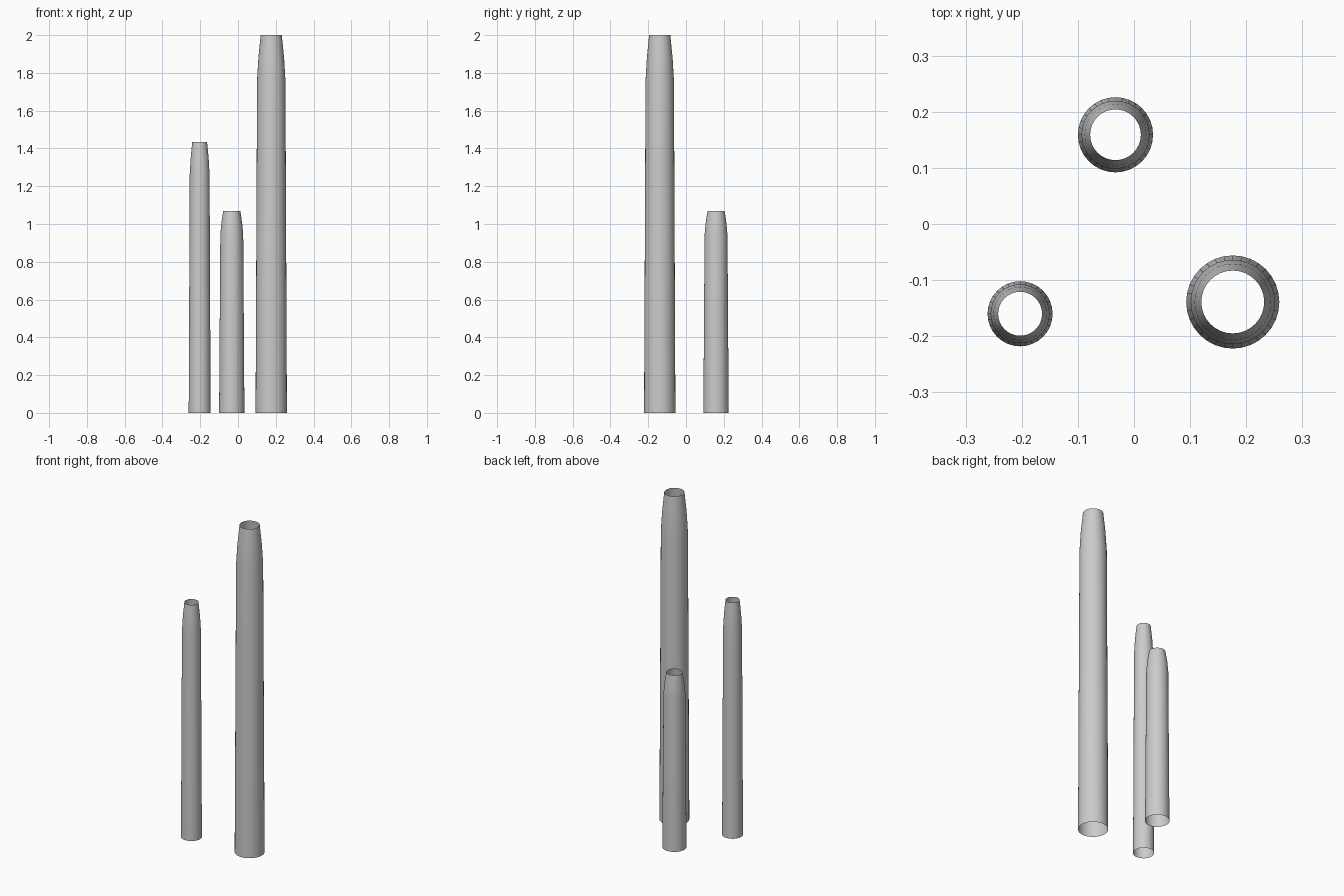
import bpy, bmesh
from math import cos, sin, tau

if "Cube" in bpy.data.objects:
    bpy.data.objects.remove(bpy.data.objects["Cube"])

SIDES = 32
# Shared outline: (fraction of height, fraction of base radius)
PROFILE = [(0, 1), (0.88, 0.905), (0.94, 0.82), (1, 0.675)]


def open_tube(name, x, y, radius, height):
    bm = bmesh.new()
    rings = [[bm.verts.new((radius * r * cos(tau * i / SIDES),
                            radius * r * sin(tau * i / SIDES), height * z))
              for i in range(SIDES)] for z, r in PROFILE]
    for low, high in zip(rings, rings[1:]):
        for i in range(SIDES):
            j = (i + 1) % SIDES
            bm.faces.new((low[i], low[j], high[j], high[i])).smooth = True
    mesh = bpy.data.meshes.new(name)
    bm.to_mesh(mesh)
    bm.free()
    obj = bpy.data.objects.new(name, mesh)
    obj.location = (x, y, 0)
    bpy.context.collection.objects.link(obj)


# Three hollow tapered tubes, open at both ends
open_tube("tall_tube", 0.176, -0.139, 0.083, 2.0)
open_tube("slim_tube", -0.203, -0.160, 0.058, 1.435)
open_tube("short_tube", -0.033, 0.159, 0.067, 1.07)
